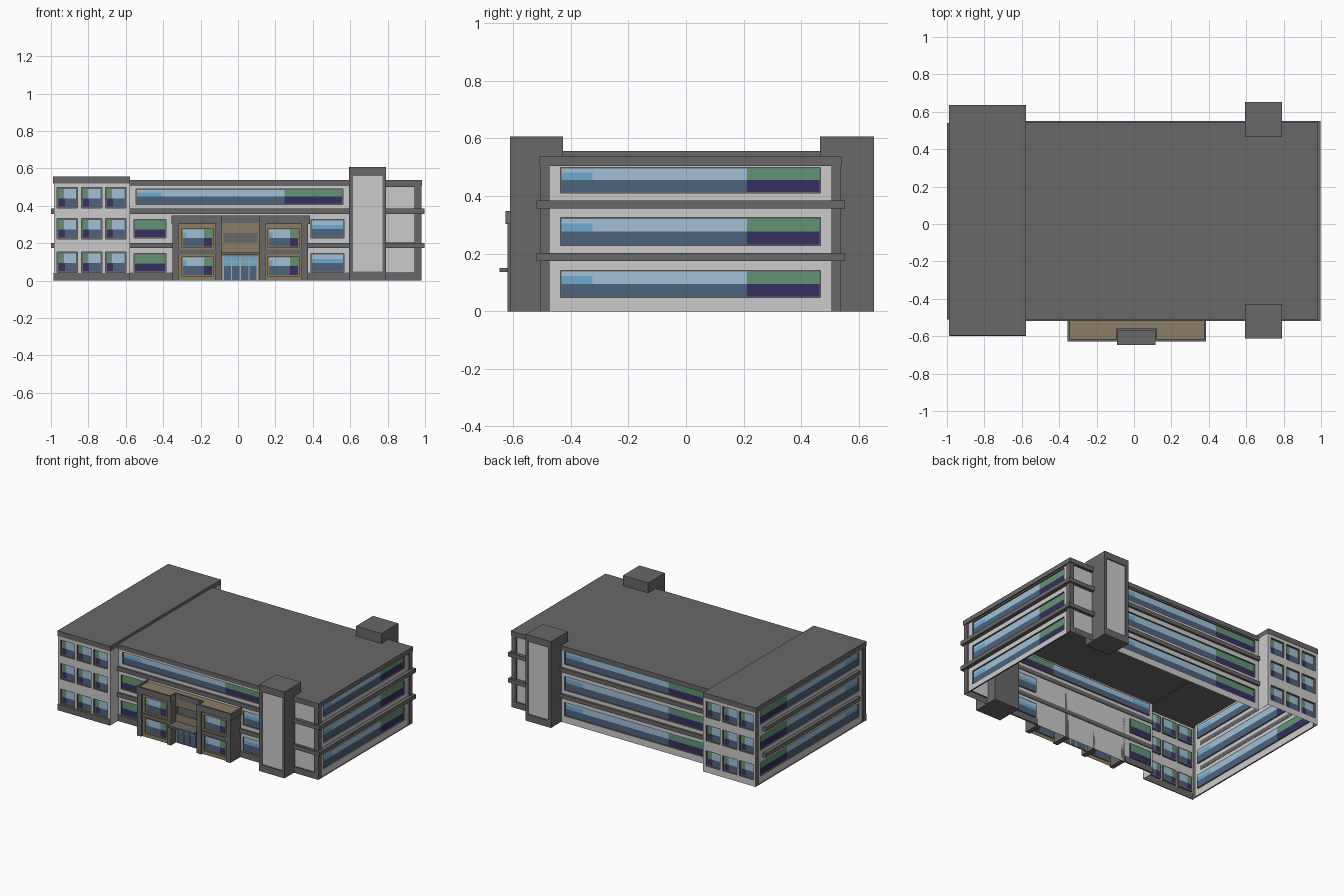
import bpy
from mathutils import Vector

if "Cube" in bpy.data.objects:
    bpy.data.objects.remove(bpy.data.objects["Cube"])

# ---- flat colours (linear) ----
COLOURS = {
    "dark_grey": (0.14, 0.14, 0.14), "light_grey": (0.60, 0.60, 0.60),
    "tan": (0.26, 0.205, 0.13), "pale_blue": (0.36, 0.53, 0.66),
    "steel_blue": (0.075, 0.125, 0.21), "green": (0.115, 0.30, 0.17),
    "navy": (0.035, 0.03, 0.115), "sky_blue": (0.16, 0.41, 0.64),
    "trim_grey": (0.40, 0.42, 0.44),
}
NAMES = list(COLOURS)
MATS = []
for n, c in COLOURS.items():
    m = bpy.data.materials.new(n)
    m.diffuse_color = (*c, 1)
    m.use_nodes = True
    m.node_tree.nodes["Principled BSDF"].inputs["Base Color"].default_value = m.diffuse_color
    MATS.append(m)

# ---- glass patterns: (u0, u1, v0, v1, colour) as fractions of a pane ----
STRIP = [(0, .72, 0, .5, "steel_blue"), (.72, 1, 0, .5, "navy"), (.72, 1, .5, 1, "green"),
         (0, .12, .5, .82, "sky_blue"), (0, .12, .82, 1, "pale_blue"), (.12, .72, .5, 1, "pale_blue")]
SMALL = [(0, .35, 0, .45, "navy"), (.35, 1, 0, .45, "steel_blue"),
         (0, .3, .45, 1, "green"), (.3, 1, .45, 1, "pale_blue")]
GREEN = [(0, 1, 0, .45, "navy"), (0, 1, .45, 1, "green")]
BLUE = [(0, 1, 0, .48, "steel_blue"), (0, 1, .48, .72, "sky_blue"), (0, 1, .72, 1, "pale_blue")]
DOOR = [(0, 1, 0, .6, "steel_blue"), (0, 1, .6, 1, "sky_blue")]


def solid(colour):
    return [(0, 1, 0, 1, colour)]


def flip(pattern):
    return [(1 - b, 1 - a, c, d, m) for a, b, c, d, m in pattern]


class Part:
    """Collects coloured quads and turns them into one object."""
    def __init__(self, name):
        self.name, self.v, self.f, self.m = name, [], [], []

    def quad(self, pts, normal, colour):
        p = [Vector(q) for q in pts]
        if (p[1] - p[0]).cross(p[2] - p[1]).dot(Vector(normal)) < 0:
            p.reverse()
        i = len(self.v)
        self.v += p
        self.f.append((i, i + 1, i + 2, i + 3))
        self.m.append(NAMES.index(colour))

    def done(self):
        me = bpy.data.meshes.new(self.name)
        me.from_pydata(self.v, [], self.f)
        for m in MATS:
            me.materials.append(m)
        me.polygons.foreach_set("material_index", self.m)
        me.update()
        ob = bpy.data.objects.new(self.name, me)
        bpy.context.collection.objects.link(ob)
        return ob


def box(name, x, y, z, colour, skip=()):
    part, r = Part(name), (x, y, z)
    for a in range(3):
        b, c = (a + 1) % 3, (a + 2) % 3
        for s in (0, 1):
            n = [0, 0, 0]
            n[a] = 2 * s - 1
            if tuple(n) in skip:
                continue
            pts = []
            for i, j in ((0, 0), (1, 0), (1, 1), (0, 1)):
                p = [0, 0, 0]
                p[a], p[b], p[c] = r[a][s], r[b][i], r[c][j]
                pts.append(p)
            part.quad(pts, n, colour)
    return part.done()


def wall(name, side, off, u, z, colour, holes=(), depth=.01, frame=0, reveal=None):
    """Flat wall with recessed openings; side is '-y', '+y', '-x' or '+x'."""
    part, sg = Part(name), (1 if side[0] == "+" else -1)

    def P(a, b, d=0):
        o = off - sg * d
        return (a, o, b) if side[1] == "y" else (o, a, b)

    n = Vector((0, sg, 0)) if side[1] == "y" else Vector((sg, 0, 0))

    def rect(a, b, c, d, col, dep=0):
        part.quad([P(a, c, dep), P(b, c, dep), P(b, d, dep), P(a, d, dep)], n, col)

    us = sorted({*u, *(h[0] for h in holes), *(h[1] for h in holes)})
    zs = sorted({*z, *(h[2] for h in holes), *(h[3] for h in holes)})
    for a, b in zip(us, us[1:]):
        for c, d in zip(zs, zs[1:]):
            mu, mz = (a + b) / 2, (c + d) / 2
            if not any(h[0] < mu < h[1] and h[2] < mz < h[3] for h in holes):
                rect(a, b, c, d, colour)
    for a, b, c, d, pane in holes:
        mid = Vector(P((a + b) / 2, (c + d) / 2))
        corners = [(a, c), (b, c), (b, d), (a, d)]
        for p, q in zip(corners, corners[1:] + corners[:1]):
            part.quad([P(*p), P(*q), P(*q, depth), P(*p, depth)],
                      mid - (Vector(P(*p)) + Vector(P(*q))) / 2, reveal or colour)
        if pane is None:
            continue
        f = frame
        if f:
            for r in ((a, b, c, c + f), (a, b, d - f, d), (a, a + f, c + f, d - f), (b - f, b, c + f, d - f)):
                rect(*r, reveal or colour, depth)
        w, h = b - a - 2 * f, d - c - 2 * f
        for p, q, r, s, col in pane:
            rect(a + f + p * w, a + f + q * w, c + f + r * h, c + f + s * h, col, depth)
    return part.done()


FLOORS = ((.047, .142), (.228, .325), (.41, .5))

# ---- roofs ----
box("main_roof", (-.577, .983), (-.51, .542), (.505, .537), "dark_grey")
box("wing_roof", (-.988, -.577), (-.595, .635), (.52, .556), "dark_grey")

# ---- left wing: front and back with three by three windows ----
for label, side, y, pat in (("front", "-y", -.593, SMALL), ("back", "+y", .633, flip(SMALL))):
    wins = [(x, x + .11, c, d, pat) for x in (-.967, -.838, -.709)
            for c, d in ((.045, .152), (.222, .332), (.388, .498))]
    wall("wing_%s_wall" % label, side, y, (-.985, -.577), (0, .52), "light_grey", wins, .012, .008, "dark_grey")
box("wing_front_base", (-.987, -.577), (-.598, -.592), (0, .042), "dark_grey")
for label, u in (("front", (-.593, -.505)), ("back", (.537, .633))):
    wall("wing_%s_return" % label, "+x", -.577, u, (0, .52), "light_grey")

# ---- end walls: dark frame around a recessed light wall with strip windows ----
for label, side, x, u, ins, win, top in (
        ("right", "+x", .98, (-.507, .537), (-.474, .505), (-.436, .467), .507),
        ("left", "-x", -.985, (-.593, .633), (-.56, .60), (-.53, .565), .52)):
    wall(label + "_end_frame", side, x, u, (0, top), "dark_grey", [(*ins, 0, top - .001, None)], .01)
    s = -.01 if x > 0 else .01
    wall(label + "_end_wall", side, x + s, ins, (0, top), "light_grey",
         [(*win, c, d, STRIP) for c, d in FLOORS], .01, .004, "dark_grey")

# ---- main front wall ----
wins = [(-.545, .561, .408, .49, STRIP)]
for c, d in ((.046, .146), (.228, .328)):
    wins += [(-.555, -.386, c, d, GREEN), (.391, .566, c, d, BLUE)]
wall("front_wall", "-y", -.505, (-.577, .79), (0, .507), "light_grey", wins, .01, .005, "dark_grey")
for label, x in (("left", (-.577, -.35)), ("right", (.372, .595))):
    box("front_base_" + label, x, (-.511, -.5), (0, .043), "dark_grey")

# ---- main back wall with strip windows on each floor ----
wall("back_wall", "+y", .537, (-.577, .79), (0, .507), "light_grey",
     [(-.55, .57, c, d, flip(STRIP)) for c, d in FLOORS], .01, .004, "dark_grey")

# ---- right corner bays and stair towers, front and back ----
for label, side, s, yw, y0, y1 in (("front", "-y", -1, -.507, -.612, -.427), ("back", "+y", 1, .537, .653, .465)):
    wall(label + "_corner_bay", side, yw, (.79, .98), (0, .507), "dark_grey",
         [(.791, .945, c, d, solid("light_grey")) for c, d in ((.043, .176), (.203, .358), (.385, .5))], .01)
    box(label + "_tower", (.593, .79), sorted((y0, y1)), (0, .607), "dark_grey", [(0, s, 0)])
    wall(label + "_tower_face", side, y0, (.593, .79), (0, .607), "dark_grey",
         [(.615, .773, .048, .56, solid("light_grey"))], .008)

# ---- floor ledges wrapping the building ----
for i, z in enumerate(((.174, .202), (.357, .385))):
    box("front_ledge_%d" % i, (-.577, .998), (-.519, -.5), z, "dark_grey")
    box("back_ledge_%d" % i, (-.577, .998), (.532, .552), z, "dark_grey")
    box("right_ledge_%d" % i, (.968, .998), (-.519, .552), z, "dark_grey")
    box("left_ledge_%d" % i, (-1, -.973), (-.51, .54), z, "dark_grey")

# ---- entrance block: pillars, bays, cornice and tan roof ----
for i, x in enumerate(((-.35, -.317), (-.12, -.087), (.112, .147), (.34, .375))):
    box("entrance_pillar_%d" % i, x, (-.62, -.505), (0, .32), "dark_grey")
for label, x, win, roof in (("left", (-.318, -.12), (-.299, -.134), (-.355, -.086)),
                            ("right", (.147, .34), (.161, .325), (.112, .385))):
    wall("entrance_%s_bay" % label, "-y", -.608, x, (0, .31), "tan",
         [(*win, c, d, STRIP) for c, d in ((.025, .13), (.178, .278))], .01, .005)
    box("entrance_%s_band" % label, x, (-.616, -.6), (.14, .166), "dark_grey")
    box("entrance_%s_roof" % label, roof, (-.617, -.507), (.31, .338), "tan")
    box("entrance_%s_cornice" % label, roof, (-.627, -.615), (.303, .348), "dark_grey")
    outer = (-.355, -.343) if label == "left" else (.373, .385)
    box("entrance_%s_side_cornice" % label, outer, (-.627, -.507), (.303, .348), "dark_grey")
    inner = (-.096, -.086) if label == "left" else (.112, .122)
    box("entrance_%s_inner_cornice" % label, inner, (-.627, -.56), (.303, .348), "dark_grey")
box("entrance_centre_roof", (-.087, .112), (-.56, -.507), (.31, .338), "tan")
box("entrance_centre_cornice", (-.087, .112), (-.57, -.559), (.308, .348), "dark_grey")

# ---- central doorway with canopy ----
wall("entrance_centre_wall", "-y", -.565, (-.087, .112), (0, .31), "tan",
     [(-.078, .103, .203, .256, solid("dark_grey")), (-.082, .107, 0, .13, DOOR)], .008)
for i, x in enumerate((-.082, -.038, .008, .055, .1)):
    box("door_mullion_%d" % i, (x, x + .007), (-.564, -.556), (0, .13), "trim_grey")
box("door_header", (-.082, .107), (-.5645, -.556), (.098, .106), "trim_grey")
box("entrance_canopy", (-.092, .116), (-.647, -.56), (.136, .15), "dark_grey")
